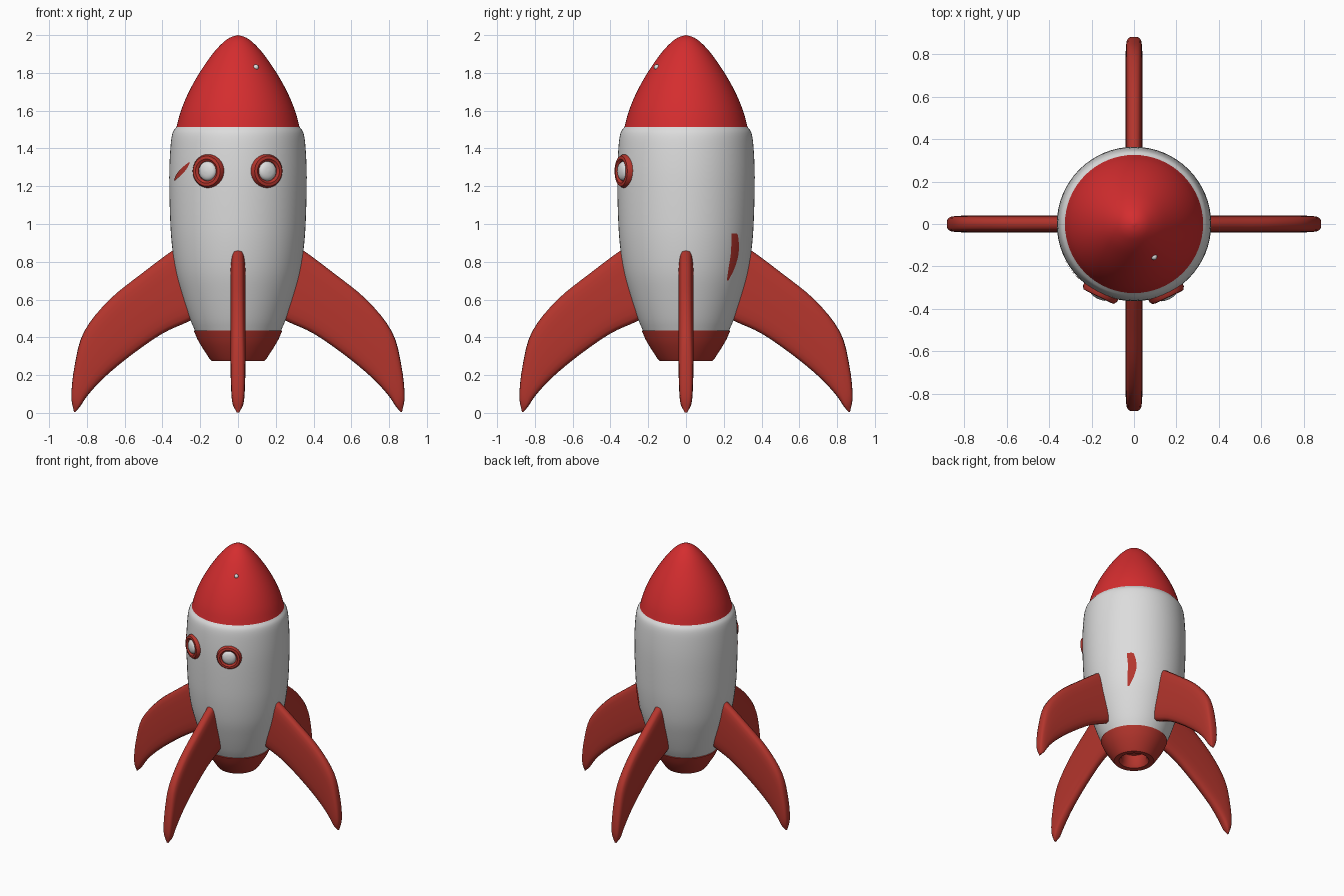
import bpy, bmesh, math
from mathutils import Matrix, Vector

if "Cube" in bpy.data.objects:
    bpy.data.objects.remove(bpy.data.objects["Cube"])


def material(name, rgb):
    m = bpy.data.materials.new(name)
    m.diffuse_color = (*rgb, 1)
    m.use_nodes = True
    m.node_tree.nodes["Principled BSDF"].inputs["Base Color"].default_value = m.diffuse_color
    return m


WHITE = material("white", (0.72, 0.72, 0.72))
RED = material("bright red", (0.66, 0.026, 0.028))
DARK = material("brick red", (0.46, 0.036, 0.026))


def finish(name, bm, mat, matrix=None, angle=40):
    bmesh.ops.remove_doubles(bm, verts=bm.verts, dist=1e-5)
    bmesh.ops.recalc_face_normals(bm, faces=bm.faces)
    if matrix:
        bm.transform(matrix)
    me = bpy.data.meshes.new(name)
    bm.to_mesh(me)
    bm.free()
    me.materials.append(mat)
    ob = bpy.data.objects.new(name, me)
    bpy.context.collection.objects.link(ob)
    bpy.ops.object.select_all(action='DESELECT')
    ob.select_set(True)
    bpy.context.view_layer.objects.active = ob
    bpy.ops.object.shade_smooth_by_angle(angle=math.radians(angle))
    return ob


def spline(pts, n=4):
    """Catmull-Rom refinement of a list of tuples."""
    p = [Vector(q) for q in pts]
    p = [2 * p[0] - p[1]] + p + [2 * p[-1] - p[-2]]
    out = []
    for i in range(1, len(p) - 2):
        a, b, c, d = p[i - 1:i + 3]
        for k in range(n):
            t = k / n
            out.append(0.5 * (2 * b + (c - a) * t + (2 * a - 5 * b + 4 * c - d) * t * t
                              + (3 * b - a - 3 * c + d) * t ** 3))
    return out + [p[-2]]


def loft(bm, rings):
    rows = [[bm.verts.new(v) for v in ring] for ring in rings]
    n = len(rows[0])
    for r0, r1 in zip(rows, rows[1:]):
        for j in range(n):
            k = (j + 1) % n
            bm.faces.new((r0[j], r0[k], r1[k], r1[j]))
    return rows


def revolve(name, profile, mat, matrix=None, seg=64):
    bm = bmesh.new()
    loft(bm, [[(r * math.cos(math.tau * j / seg), r * math.sin(math.tau * j / seg), z)
               for j in range(seg)] for r, z in profile])
    bmesh.ops.dissolve_degenerate(bm, dist=1e-5, edges=bm.edges)
    return finish(name, bm, mat, matrix)


# hull, nose cone and hollow nozzle
BODY = spline([(.225, .43), (.255, .5), (.295, .62), (.33, .75), (.351, .9), (.36, 1.05),
               (.364, 1.25), (.358, 1.4), (.347, 1.48), (.325, 1.515)])
revolve("hull", BODY, WHITE)
revolve("nose_cone", spline([(.328, 1.505), (.302, 1.6), (.26, 1.7), (.204, 1.8), (.135, 1.9),
                             (.08, 1.96), (.04, 1.988), (0, 2.0)]), RED)
revolve("nozzle", [(.2, .45), (.234, .435), (.215, .39), (.195, .355), (.153, .29), (.14, .275),
                   (.105, .278), (.09, .3), (.085, .37), (0, .38)], DARK)


def hull_radius(z):
    for (r0, z0), (r1, z1) in zip(BODY, BODY[1:]):
        if z0 <= z <= z1:
            return r0 + (r1 - r0) * (z - z0) / (z1 - z0)
    return BODY[-1][0]


# four swept fins: top and bottom edge, half thickness
STATIONS = spline([(.28, .90, .20, .52, .04), (.36, .85, .27, .48, .04), (.5, .745, .40, .42, .04),
                   (.68, .60, .56, .31, .04), (.815, .43, .70, .195, .04), (.865, .25, .79, .10, .038),
                   (.882, .09, .835, .035, .03), (.868, .003, .86, .006, .008)])
for i, side in enumerate(("right", "back", "left", "front")):
    bm = bmesh.new()
    rings = []
    for tx, tz, bx, bz, th in STATIONS:
        ring = []
        for j in range(20):
            a = math.tau * j / 20
            c, s = math.cos(a), math.sin(a)
            u = 0.5 + 0.5 * math.copysign(abs(c) ** 0.6, c)
            ring.append((bx + (tx - bx) * u, math.copysign(th * abs(s) ** 0.6, s), bz + (tz - bz) * u))
        rings.append(ring)
    rows = loft(bm, rings)
    bm.faces.new(rows[0])
    bm.faces.new(rows[-1])
    finish(side + "_fin", bm, DARK, Matrix.Rotation(i * math.pi / 2, 4, 'Z'), 60)

# two round portholes on the front
for side, deg in (("left", -26), ("right", 25)):
    m = (Matrix.Rotation(math.radians(deg), 4, 'Z') @ Matrix.Translation((0, -.36, 1.28))
         @ Matrix.Rotation(math.pi / 2, 4, 'X'))
    revolve(side + "_window_rim", [(.09, -.025), (.089, .005), (.08, .02), (.064, .022),
                                   (.052, .012), (.05, -.02)], DARK, m, 32)
    revolve(side + "_window_glass", spline([(.054, .0), (.046, .018), (.028, .028), (0, .032)], 3),
            WHITE, m, 32)


# thin painted marks that follow the hull: (angle from front, height, half width)
def mark(name, path):
    bm = bmesh.new()
    rows = []
    for deg, z, w in spline(path):
        rows.append([])
        for k in range(5):
            a = math.radians(deg + w * (k / 2 - 1))
            r = hull_radius(z) + .004
            rows[-1].append(bm.verts.new((r * math.sin(a), -r * math.cos(a), z)))
    for r0, r1 in zip(rows, rows[1:]):
        for k in range(4):
            bm.faces.new((r0[k], r0[k + 1], r1[k + 1], r1[k]))
    finish(name, bm, DARK)


mark("side_mark", [(-66, 1.23, 1), (-60, 1.255, 4), (-52, 1.29, 4), (-45, 1.325, 1)])
mark("back_mark", [(133, .70, 1), (136, .77, 4), (138, .85, 5), (136, .94, 4), (134, .95, 1)])

# small pale rivet on the nose
bm = bmesh.new()
bmesh.ops.create_uvsphere(bm, u_segments=12, v_segments=8, radius=.015)
finish("nose_rivet", bm, WHITE, Matrix.Translation((.095, -.155, 1.83)))
